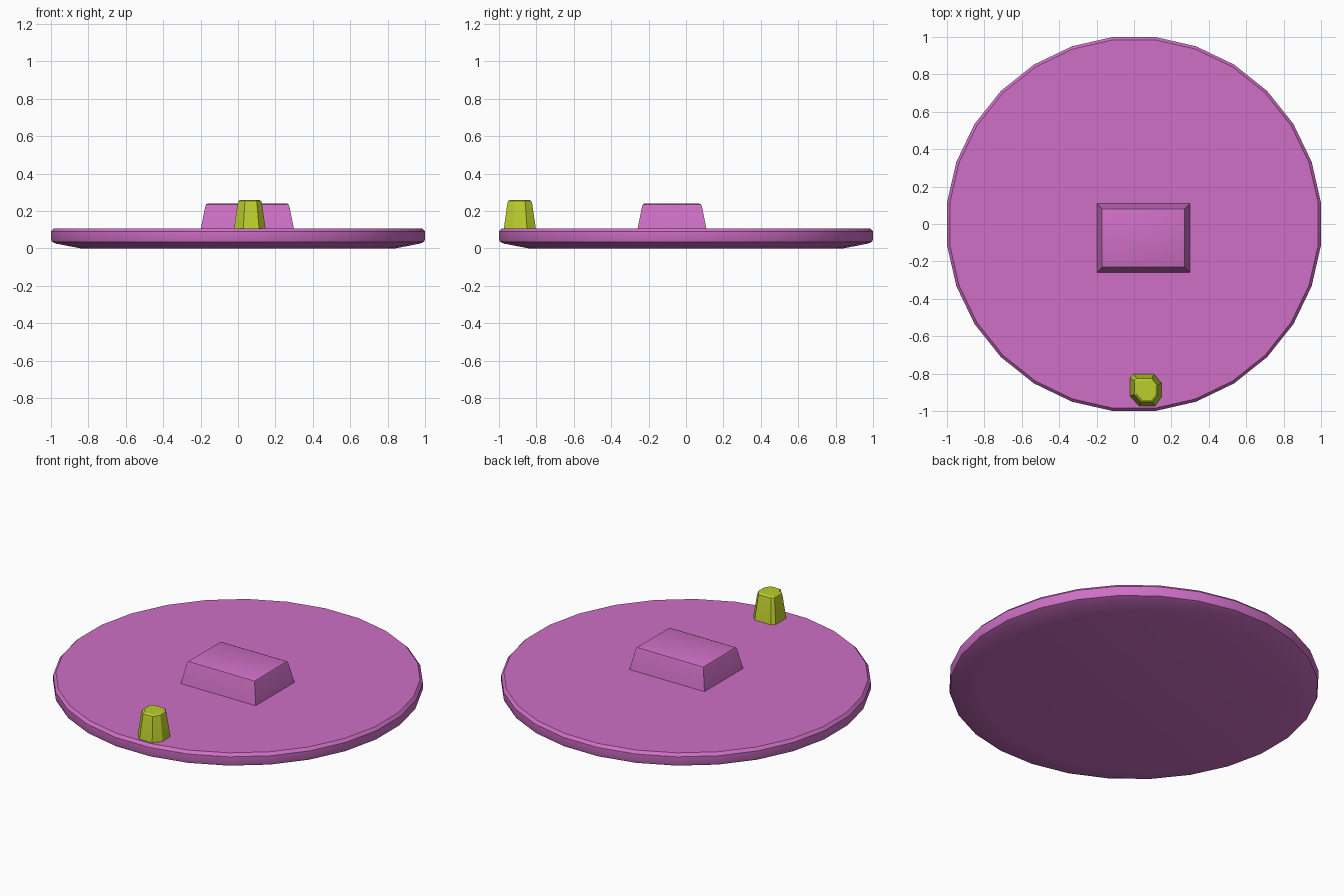
import bpy
import bmesh
from math import cos, sin, tau, pi, radians

cube = bpy.data.objects.get("Cube")
if cube:
    bpy.data.objects.remove(cube, do_unlink=True)


def material(name, rgb):
    m = bpy.data.materials.new(name)
    m.use_nodes = True
    m.diffuse_color = (*rgb, 1)
    m.node_tree.nodes["Principled BSDF"].inputs["Base Color"].default_value = (*rgb, 1)
    return m


def loft(name, rings, mat, smooth_angle):
    """Join a stack of equal-length rings and cap both ends."""
    bm = bmesh.new()
    loops = [[bm.verts.new(p) for p in ring] for ring in rings]
    count = len(loops[0])
    for low, high in zip(loops, loops[1:]):
        for i in range(count):
            j = (i + 1) % count
            bm.faces.new((low[i], low[j], high[j], high[i]))
    bm.faces.new(loops[0][::-1])
    bm.faces.new(loops[-1])
    mesh = bpy.data.meshes.new(name)
    bm.to_mesh(mesh)
    bm.free()
    mesh.materials.append(mat)
    obj = bpy.data.objects.new(name, mesh)
    bpy.context.collection.objects.link(obj)
    bpy.ops.object.select_all(action="DESELECT")
    obj.select_set(True)
    bpy.context.view_layer.objects.active = obj
    bpy.ops.object.shade_smooth_by_angle(angle=radians(smooth_angle))
    return obj


def circle(sides, radius, z):
    return [(radius * cos(tau * (i + 0.5) / sides),
             radius * sin(tau * (i + 0.5) / sides), z) for i in range(sides)]


def rectangle(x0, x1, y0, y1, z):
    return [(x0, y0, z), (x1, y0, z), (x1, y1, z), (x0, y1, z)]


pink = material("orchid pink", (0.62, 0.16, 0.56))
lime = material("lime yellow", (0.50, 0.61, 0.025))

# Thin round plate with a dished underside and softened rim
SIDES = 28
rim = 1 / cos(pi / SIDES)
profile = [(0.84, 0.0), (0.97, 0.025), (0.995, 0.035), (1.0, 0.05),
           (1.0, 0.09), (0.985, 0.107)]
loft("round_plate", [circle(SIDES, rim * r, z) for r, z in profile], pink, 25)

# Tapered block in the middle with a chamfered top
x0, x1, y0, y1 = -0.2, 0.3, -0.26, 0.11
block = [(0.0, 0.1), (0.025, 0.225), (0.03, 0.236), (0.042, 0.241)]
loft("centre_block",
     [rectangle(x0 + d, x1 - d, y0 + d, y1 - d, z) for d, z in block], pink, 40)

# Faceted tapered peg near the front edge
outline = [(0.085, -0.035), (0.085, 0.04), (0.045, 0.088), (-0.065, 0.088),
           (-0.085, 0.07), (-0.085, -0.03), (-0.035, -0.085), (0.05, -0.085)]
peg = [(1.0, 0.1), (0.77, 0.238), (0.72, 0.253), (0.6, 0.26)]
loft("edge_peg",
     [[(0.063 + s * x, -0.89 + s * y, z) for x, y in outline] for s, z in peg],
     lime, 20)
